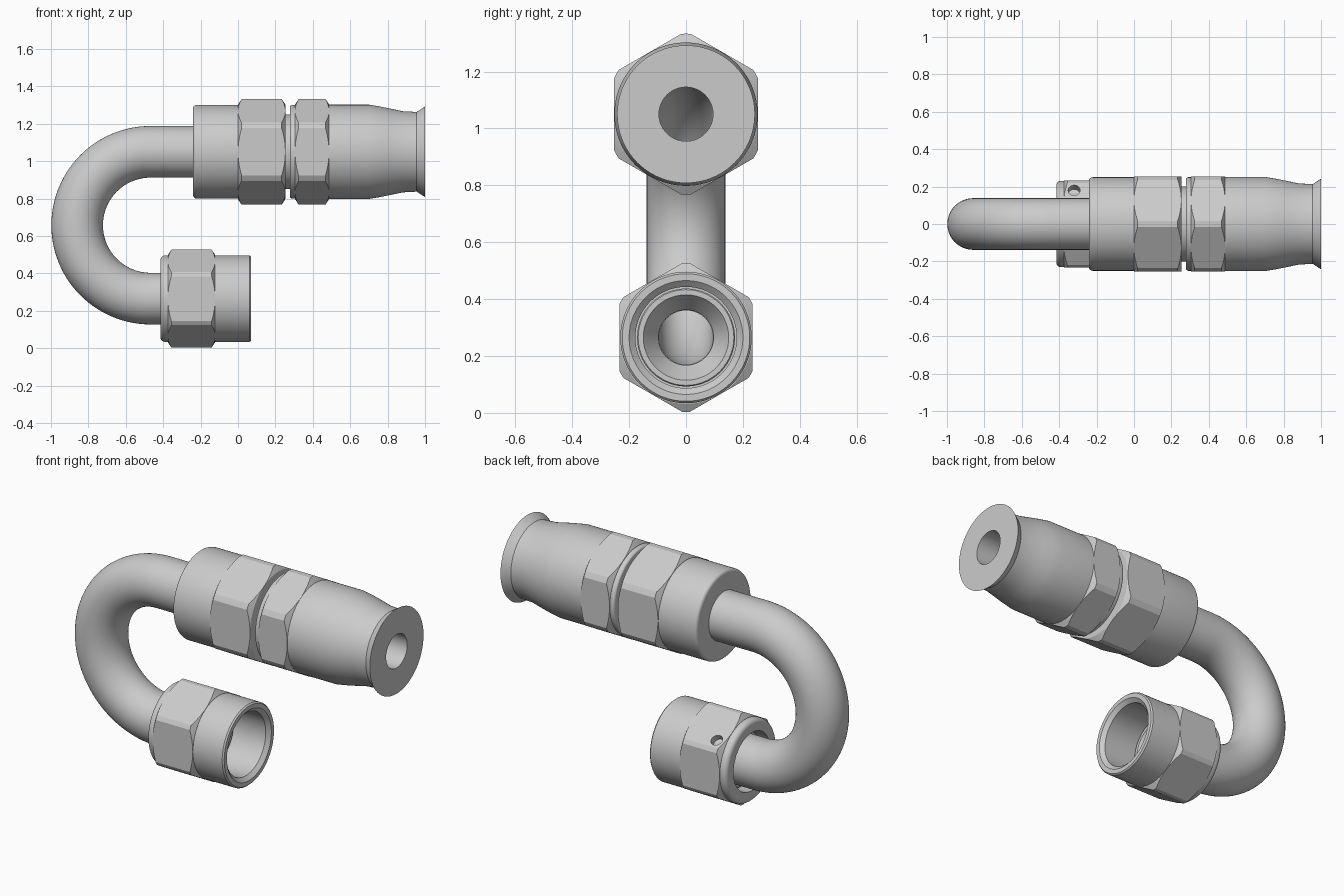
import bpy, bmesh, math
from math import sin, cos, pi

if "Cube" in bpy.data.objects:
    bpy.data.objects.remove(bpy.data.objects["Cube"])

TOP, LOW = 1.05, 0.265          # heights of the two axes
BORE = 0.095


def finish(obj):
    bpy.ops.object.select_all(action='DESELECT')
    obj.select_set(True)
    bpy.context.view_layer.objects.active = obj
    bpy.ops.object.shade_smooth_by_angle(angle=math.radians(25))
    return obj


def revolve(name, profile, place, segs=96):
    """Turn a closed (distance, radius) profile; place(s, r, a) maps to 3D."""
    bm = bmesh.new()
    rows = [[bm.verts.new(place(s, r, 2 * pi * i / segs)) for s, r in profile]
            for i in range(segs)]
    n = len(profile)
    for i in range(segs):
        p, q = rows[i], rows[(i + 1) % segs]
        for j in range(n):
            k = (j + 1) % n
            bm.faces.new((p[j], p[k], q[k], q[j]))
    bmesh.ops.recalc_face_normals(bm, faces=bm.faces[:])
    me = bpy.data.meshes.new(name)
    bm.to_mesh(me)
    bm.free()
    obj = bpy.data.objects.new(name, me)
    bpy.context.collection.objects.link(obj)
    return obj


def straight(z):
    return lambda s, r, a: (s, r * sin(a), z + r * cos(a))


def boolean(obj, cutter, op):
    mod = obj.modifiers.new("cut", 'BOOLEAN')
    mod.object, mod.operation, mod.solver = cutter, op, 'EXACT'
    dg = bpy.context.evaluated_depsgraph_get()
    me = bpy.data.meshes.new_from_object(obj.evaluated_get(dg))
    obj.modifiers.clear()
    obj.data = me
    bpy.data.objects.remove(cutter)


def hexagon(name, x0, x1, z, flat, corner, hole):
    """Hex ring with turned-down corners and chamfered ends."""
    c = (corner - flat) * 0.65
    obj = revolve(name, [(x0, hole), (x0, flat), (x0 + c, corner),
                         (x1 - c, corner), (x1, flat), (x1, hole)], straight(z))
    r = flat / cos(pi / 6)
    prism = revolve("prism", [(x0 - .1, hole - .02), (x0 - .1, r),
                              (x1 + .1, r), (x1 + .1, hole - .02)], straight(z), 6)
    boolean(obj, prism, 'INTERSECT')
    return obj


def fillet(x, r, size, sx):
    """Rounded outer corner from the end face (at x) onto the side."""
    return [(x + sx * size * (1 - sin(t)), r - size * (1 - cos(t)))
            for t in [pi / 2 * (1 - i / 5) for i in range(6)]]


# Bent tube: straight, half circle, straight
BX, BR = -0.4675, (TOP - LOW) / 2
MID = (TOP + LOW) / 2


def bent(s, r, a):
    arc = pi * BR
    if s < 0:
        t, x = 0, BX - s
    elif s > arc:
        t, x = pi, BX + s - arc
    else:
        t, x = s / BR, BX
    d = BR + r * cos(a)
    return (x - d * sin(t), r * sin(a), MID - d * cos(t))


stations = [-0.21] + [pi * BR * i / 56 for i in range(57)] + [pi * BR + 0.36]
finish(revolve("bent_tube", [(s, 0.138) for s in stations] +
               [(s, BORE) for s in reversed(stations)], bent, 64))

# Upper socket collar with the neck that runs under its hex
finish(revolve("socket_collar", [(-0.24, BORE)] + fillet(-0.24, 0.25, 0.018, 1) +
               [(0.005, 0.25), (0.005, 0.2), (0.3, 0.2), (0.3, BORE)], straight(TOP)))
finish(hexagon("socket_hex", 0.0, 0.253, TOP, 0.253, 0.283, 0.19))

# Hose sleeve: lip, hex and flared tail
finish(revolve("hose_sleeve", [(0.278, BORE)] + fillet(0.278, 0.25, 0.012, 1) +
               [(0.312, 0.25), (0.312, 0.235), (0.475, 0.235), (0.475, 0.252),
                (0.70, 0.252), (0.76, 0.242), (0.82, 0.23), (0.88, 0.217),
                (0.955, 0.213), (1.0, 0.242), (1.0, BORE)], straight(TOP)))
finish(hexagon("sleeve_hex", 0.305, 0.487, TOP, 0.253, 0.283, 0.19))

# Swivel nut: rear shoulder, open barrel and hex
finish(revolve("nut_barrel", [(-0.34, 0.165), (-0.415, 0.165)] +
               fillet(-0.415, 0.231, 0.025, 1) +
               [(-0.36, 0.231), (-0.36, 0.205), (-0.14, 0.205), (-0.14, 0.231),
                (0.062, 0.231), (0.07, 0.224), (0.07, 0.2), (0.05, 0.178),
                (-0.34, 0.178)], straight(LOW)))
nut = hexagon("nut_hex", -0.375, -0.122, LOW, 0.233, 0.262, 0.19)

# Pin hole drilled square into the upper rear flat
px, py, pz = -0.32, 0.18, LOW + (0.233 - 0.5 * 0.18) / cos(pi / 6)
bm = bmesh.new()
bmesh.ops.create_cone(bm, cap_ends=True, segments=32, radius1=0.032,
                      radius2=0.032, depth=0.09)
me = bpy.data.meshes.new("drill")
bm.to_mesh(me)
bm.free()
drill = bpy.data.objects.new("drill", me)
bpy.context.collection.objects.link(drill)
drill.location = (px, py, pz)
drill.rotation_euler = (-pi / 6, 0, 0)
bpy.context.view_layer.update()
boolean(nut, drill, 'DIFFERENCE')
finish(nut)

# Coned seat inside the nut
finish(revolve("cone_seat", [(-0.36, 0.12), (-0.36, 0.15), (-0.33, 0.172),
                             (-0.15, 0.172), (-0.145, 0.168), (-0.145, 0.15),
                             (-0.22, 0.097), (-0.28, 0.097)], straight(LOW)))
